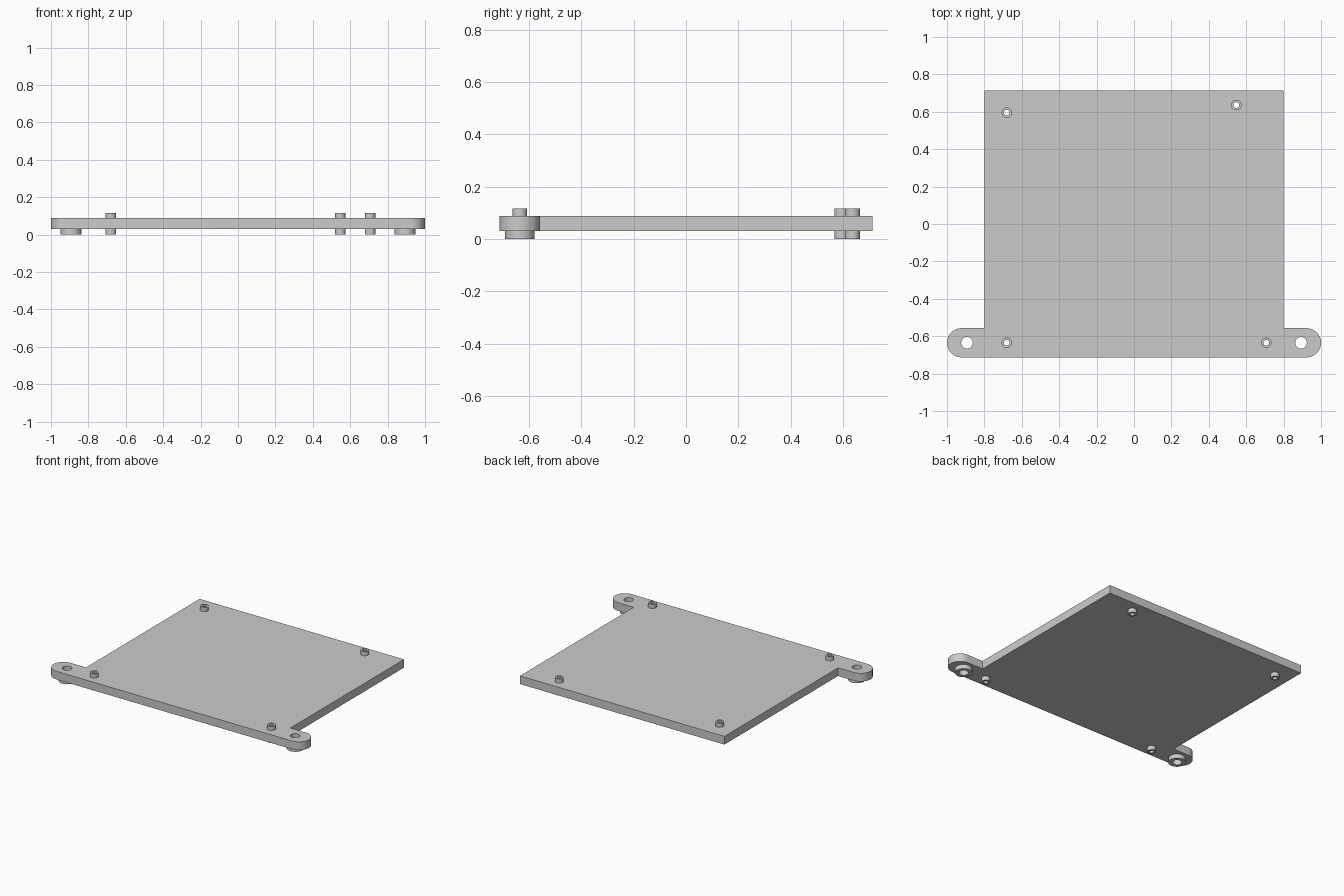
import bpy, bmesh
from math import sin, cos, pi, radians

if "Cube" in bpy.data.objects:
    bpy.data.objects.remove(bpy.data.objects["Cube"])

Z0, Z1, TOP = 0.03, 0.088, 0.117     # plate underside, plate top, post top
HALF_W, HALF_D = 0.80, 0.713         # main plate
EAR_R = 0.078                        # ear end radius
EAR_Y = -HALF_D + EAR_R
HOLE_X = 0.893
POSTS = [(-0.68, 0.595), (0.547, 0.636), (-0.68, EAR_Y), (0.707, EAR_Y)]


def arc(cx, cy, r, a0=0, a1=360, n=32, closed=True):
    count = n if closed else n + 1
    angles = [radians(a0 + (a1 - a0) * i / n) for i in range(count)]
    return [(cx + r * cos(a), cy + r * sin(a)) for a in angles]


def slab(name, loops, z0, z1):
    """Extrude a filled outline (first loop) with holes (other loops)."""
    cu = bpy.data.curves.new(name, 'CURVE')
    cu.dimensions = '2D'
    cu.fill_mode = 'BOTH'
    cu.extrude = (z1 - z0) / 2
    for pts in loops:
        sp = cu.splines.new('POLY')
        sp.points.add(len(pts) - 1)
        for p, (x, y) in zip(sp.points, pts):
            p.co = (x, y, 0, 1)
        sp.use_cyclic_u = True
    ob = bpy.data.objects.new(name, cu)
    bpy.context.collection.objects.link(ob)
    ob.location.z = (z0 + z1) / 2
    bpy.ops.object.select_all(action='DESELECT')
    ob.select_set(True)
    bpy.context.view_layer.objects.active = ob
    bpy.ops.object.convert(target='MESH')
    ob = bpy.context.object
    ob.name = name
    bm = bmesh.new()
    bm.from_mesh(ob.data)
    bmesh.ops.remove_doubles(bm, verts=bm.verts, dist=1e-5)
    bmesh.ops.recalc_face_normals(bm, faces=bm.faces)
    bm.to_mesh(ob.data)
    bm.free()
    bpy.ops.object.shade_smooth_by_angle(angle=radians(30))
    return ob


# Plate with two rounded mounting ears and all through holes
ear_cx = 1 - EAR_R
outline = arc(ear_cx, EAR_Y, EAR_R, -90, 90, 20, False)
outline += [(HALF_W, EAR_Y + EAR_R), (HALF_W, HALF_D),
            (-HALF_W, HALF_D), (-HALF_W, EAR_Y + EAR_R)]
outline += arc(-ear_cx, EAR_Y, EAR_R, 90, 270, 20, False)
holes = [arc(s * HOLE_X, EAR_Y, 0.031) for s in (-1, 1)]
holes += [arc(x, y, 0.015) for x, y in POSTS]
slab("base_plate", [outline] + holes, Z0, Z1)

# Washer feet under the ears
for side, s in (("left", -1), ("right", 1)):
    slab(f"ear_foot_{side}", [arc(s * HOLE_X, EAR_Y, 0.056),
                              arc(s * HOLE_X, EAR_Y, 0.031)], 0, Z0)

# Hollow standoffs above and below the plate
for i, (x, y) in enumerate(POSTS, 1):
    ring = [arc(x, y, 0.028), arc(x, y, 0.015)]
    slab(f"standoff_top_{i}", ring, Z1, TOP)
    slab(f"standoff_bottom_{i}", ring, 0, Z0)
